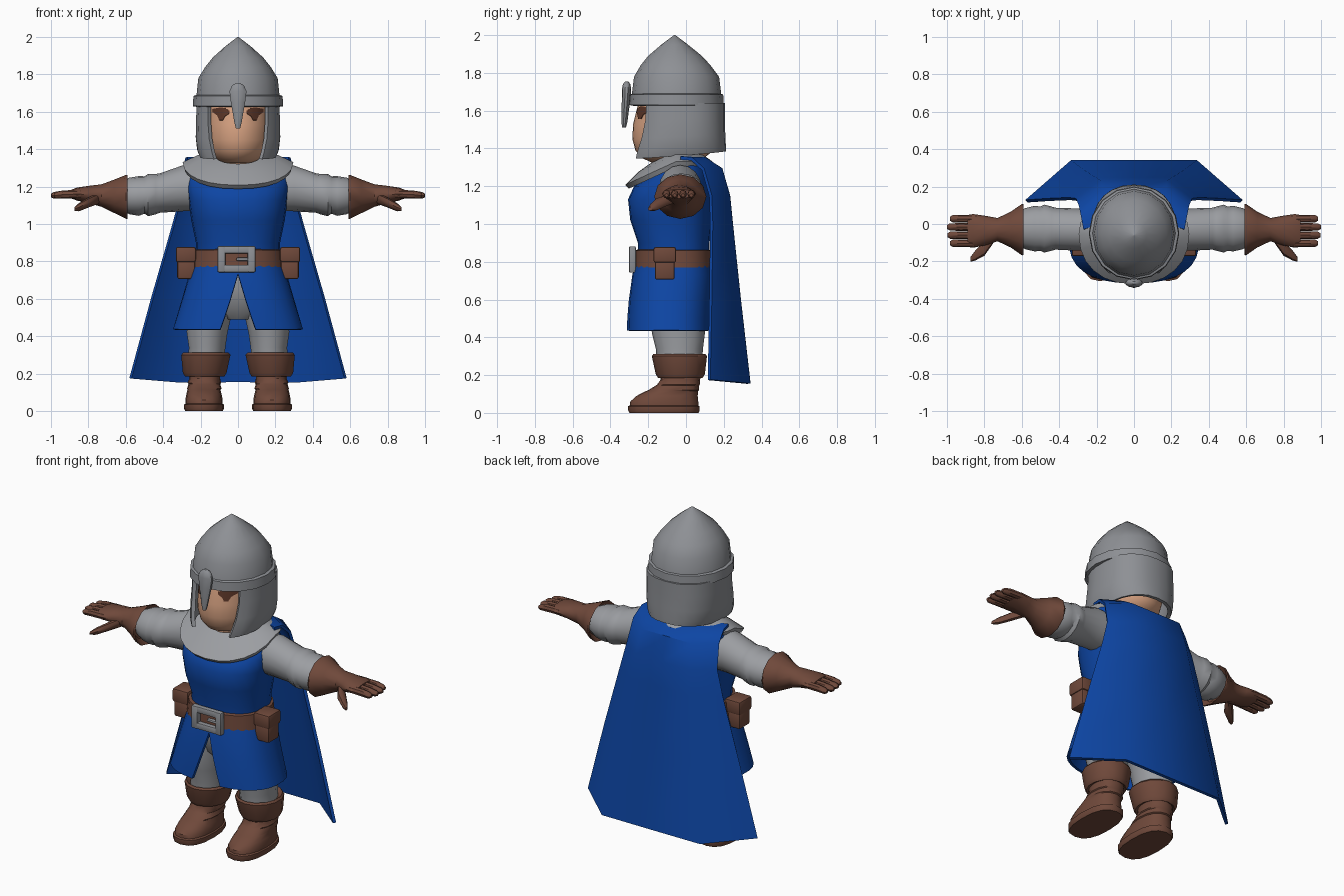
import bpy, bmesh, math
from mathutils import Vector


def material(name, rgb):
    m = bpy.data.materials.new(name)
    m.diffuse_color = (*rgb, 1)
    return m


STEEL = material("steel grey", (0.27, 0.28, 0.30))
MAIL = material("cloth grey", (0.33, 0.34, 0.36))
BLUE = material("royal blue", (0.004, 0.06, 0.37))
BROWN = material("leather brown", (0.16, 0.066, 0.043))
SKIN = material("skin", (0.68, 0.36, 0.22))
DARK = material("dark brown", (0.10, 0.035, 0.02))


def finish(name, bm, mat, mirror=False, thick=0, bevel=0):
    mesh = bpy.data.meshes.new(name)
    bm.to_mesh(mesh)
    bm.free()
    ob = bpy.data.objects.new(name, mesh)
    bpy.context.collection.objects.link(ob)
    mesh.materials.append(mat)
    if thick:
        s = ob.modifiers.new("thickness", 'SOLIDIFY')
        s.thickness, s.offset = thick, 0
    if bevel:
        b = ob.modifiers.new("bevel", 'BEVEL')
        b.width, b.segments = bevel, 2
    if mirror:
        ob.modifiers.new("mirror", 'MIRROR').use_mirror_merge = False
    return ob


def grid(name, mat, rows, loop=False, caps=False, **kw):
    """Skin a list of point rows."""
    bm = bmesh.new()
    vs = [[bm.verts.new(p) for p in r] for r in rows]
    n = len(rows[0])
    for a, b in zip(vs, vs[1:]):
        for i in range(n if loop else n - 1):
            j = (i + 1) % n
            bm.faces.new((a[i], a[j], b[j], b[i]))
    if caps:
        bm.faces.new(vs[0])
        bm.faces.new(vs[-1])
    return finish(name, bm, mat, **kw)


def loft(name, mat, rings, n=16, p=1.0, axis='z', warp=None, caps=True, **kw):
    """Rings are (position, centre u, centre v, radius u, radius v[, front gap angle])."""
    gap = len(rings[0]) > 5
    rows = []
    for r in rings:
        t, cu, cv, ru, rv = r[:5]
        g = r[5] if gap else 0
        row = []
        for i in range(n + 1 if gap else n):
            a = g + (2 * math.pi - 2 * g) * i / n
            s, c = math.sin(a), math.cos(a)
            u = cu + ru * math.copysign(abs(s) ** p, s)
            v = cv - rv * math.copysign(abs(c) ** p, c)
            q = Vector((u, v, t)) if axis == 'z' else Vector((t, u, v))
            row.append(warp(q) if warp else q)
        rows.append(row)
    return grid(name, mat, rows, loop=not gap, caps=caps and not gap, **kw)


def boxes(name, mat, items, bevel=0.008, mirror=False):
    """Boxes given as (x0, x1, y0, y1, z0, z1)."""
    bm = bmesh.new()
    for x0, x1, y0, y1, z0, z1 in items:
        for v in bmesh.ops.create_cube(bm, size=1)['verts']:
            v.co = ((x0 + x1) / 2 + v.co.x * (x1 - x0), (y0 + y1) / 2 + v.co.y * (y1 - y0),
                    (z0 + z1) / 2 + v.co.z * (z1 - z0))
    return finish(name, bm, mat, mirror=mirror, bevel=bevel)


# Helmet: dome, rim band, cheek and neck guard, nose guard
loft("helmet_dome", STEEL, [
    (1.66, 0, -.05, .225, .24), (1.78, 0, -.05, .212, .225), (1.84, 0, -.055, .175, .185),
    (1.89, 0, -.058, .135, .142), (1.95, 0, -.06, .068, .07), (2.0, 0, -.06, .003, .003)])
loft("helmet_band", STEEL, [
    (1.625, 0, -.05, .215, .225), (1.63, 0, -.05, .242, .25), (1.685, 0, -.05, .238, .247),
    (1.692, 0, -.05, .215, .23)])


def guard_tilt(q):
    q.z += .04 * (q.y + .28) / .48 * (1.64 - q.z) / .3
    return q


loft("helmet_guard", STEEL, [
    (1.64, 0, -.03, .212, .225, .74), (1.55, 0, -.032, .214, .227, .74),
    (1.45, 0, -.038, .216, .235, .68), (1.38, 0, -.045, .208, .245, .62),
    (1.345, 0, -.048, .195, .248, .6)], n=20, p=.85, warp=guard_tilt, thick=.022)
loft("nose_guard", STEEL, [
    (1.51, 0, -.328, .012, .01), (1.54, 0, -.326, .02, .016), (1.65, 0, -.318, .04, .022),
    (1.71, 0, -.315, .048, .025), (1.74, 0, -.314, .034, .02), (1.755, 0, -.314, .01, .008)], n=10)

# Head, neck and eyes
loft("head", SKIN, [
    (1.325, 0, -.08, .08, .10), (1.35, 0, -.07, .125, .165), (1.39, 0, -.06, .16, .208),
    (1.45, 0, -.06, .175, .224), (1.53, 0, -.06, .175, .22), (1.65, 0, -.06, .175, .19)], n=32)
loft("neck", SKIN, [(1.24, 0, -.06, .11, .11), (1.40, 0, -.06, .10, .10)])


def on_face(x, z):
    ry = .22 - (z - 1.53) * .25
    return (x, -.063 - ry * math.sqrt(1 - (x / .175) ** 2), z)


eye = [(.045, 1.592, 1.605), (.07, 1.575, 1.62), (.08, 1.555, 1.622), (.1, 1.555, 1.622),
       (.11, 1.58, 1.62), (.135, 1.598, 1.615)]
grid("eyes", DARK, [[on_face(x, a), on_face(x, b)] for x, a, b in eye], mirror=True, thick=.004)


# Shoulder collar, drooping towards the chest
def droop(q):
    d = q.y + .05
    if d < 0:
        q.z += .46 * d
    else:
        q.y = -.05 + .7 * d
    return q


loft("collar", MAIL, [
    (1.37, 0, -.05, .13, .13), (1.355, 0, -.05, .21, .19), (1.318, 0, -.05, .29, .262)],
    n=24, p=.9, warp=droop, caps=False, thick=.028)

# Tunic body and split skirt
loft("tunic", BLUE, [
    (1.335, 0, .0, .265, .08), (1.27, 0, -.025, .285, .155), (1.2, 0, -.07, .275, .205),
    (1.13, 0, -.085, .265, .222), (1.02, 0, -.08, .25, .215), (.9, 0, -.065, .225, .19),
    (.78, 0, -.065, .225, .19)], n=24, p=.85)
loft("skirt", BLUE, [
    (.83, 0, -.065, .215, .185, 0), (.73, 0, -.07, .252, .205, 0), (.6, 0, -.082, .29, .212, .085),
    (.5, 0, -.088, .32, .216, .16), (.435, 0, -.09, .34, .218, .21)], n=28, p=.82, thick=.018)

# Belt, buckle and pouches
loft("belt", BROWN, [
    (.765, 0, -.068, .225, .19), (.77, 0, -.068, .25, .207), (.86, 0, -.068, .24, .203),
    (.866, 0, -.068, .215, .185)], n=24, p=.85)
boxes("buckle", STEEL, [
    (-.11, -.068, -.302, -.265, .742, .882), (.052, .094, -.302, -.265, .742, .882),
    (-.1, .084, -.3, -.266, .742, .782), (-.1, .084, -.3, -.266, .842, .882),
    (-.01, .06, -.295, -.268, .803, .82)])
boxes("pouches", BROWN, [(.228, .325, -.165, -.06, .705, .81), (.225, .332, -.172, -.052, .795, .878)],
      bevel=.012, mirror=True)

# Cape: flat back panel with side flaps swept forward
cape = []
for z, xe, ym, ye in [(1.35, .27, .01, -.03), (1.345, .28, .10, .03), (1.29, .29, .185, .09),
                      (1.15, .305, .225, .13), (1.0, .345, .24, .135), (.6, .46, .282, .13),
                      (.155, .575, .333, .122)]:
    cape.append([(f * xe, ym if abs(f) < 1 else ye, z + (.02 if abs(f) == 1 and z < .3 else 0))
                 for f in (-1, -.58, 0, .58, 1)])
grid("cape", BLUE, cape, thick=.018)

# Sleeves with folds
loft("sleeves", MAIL, [
    (.22, -.03, 1.19, .11, .12), (.3, -.03, 1.19, .113, .122), (.42, -.025, 1.165, .112, .105),
    (.44, -.025, 1.16, .118, .108), (.48, -.025, 1.155, .128, .113), (.5, -.025, 1.155, .118, .1),
    (.53, -.025, 1.15, .122, .106), (.58, -.025, 1.15, .11, .098), (.62, -.025, 1.15, .09, .08)],
    axis='x', mirror=True)

# Gauntlets: flared cuff, palm, fingers and thumb
loft("gauntlets", BROWN, [
    (.62, -.03, 1.145, .10, .085), (.59, -.03, 1.145, .135, .118), (.598, -.03, 1.145, .138, .118),
    (.66, -.03, 1.148, .095, .09), (.73, -.03, 1.152, .062, .06), (.79, -.035, 1.157, .078, .048),
    (.86, -.037, 1.16, .09, .035), (.89, -.037, 1.16, .085, .024)], n=12, axis='x', mirror=True)
for i, (y, tip) in enumerate([(.028, .985), (-.016, 1.0), (-.06, .998), (-.103, .985)]):
    loft(f"finger_{i + 1}", BROWN, [
        (.84, y, 1.16, .02, .022), (.93, y, 1.158, .021, .022), (tip - .015, y, 1.153, .019, .018),
        (tip, y, 1.152, .01, .009)], n=8, axis='x', mirror=True)
loft("thumb", BROWN, [
    (.74, -.06, 1.14, .025, .03), (.80, -.13, 1.115, .04, .027), (.85, -.17, 1.09, .026, .022),
    (.875, -.19, 1.08, .012, .01)], n=8, axis='x', mirror=True)

# Hips and legs
loft("hips", MAIL, [
    (.49, 0, -.05, .09, .08), (.55, 0, -.055, .2, .13), (.66, 0, -.06, .22, .16),
    (.78, 0, -.06, .2, .16)], n=16)
loft("legs", MAIL, [
    (.27, .17, -.035, .10, .12), (.34, .165, -.035, .10, .125), (.42, .165, -.04, .112, .14),
    (.5, .155, -.045, .12, .145), (.64, .125, -.05, .115, .14)], n=14, mirror=True)

# Boots: folded cuff, wrinkled shaft, foot and sole
loft("boot_cuffs", BROWN, [
    (.29, .172, -.035, .10, .115), (.312, .172, -.035, .125, .138), (.3, .172, -.035, .135, .146),
    (.205, .178, -.03, .12, .13), (.185, .178, -.03, .108, .118), (.2, .178, -.03, .08, .09)],
    n=14, mirror=True)
loft("boots", BROWN, [
    (.03, .182, -.115, .098, .182), (.06, .182, -.115, .1, .18), (.09, .182, -.1, .094, .162),
    (.115, .182, -.075, .088, .138), (.12, .18, -.065, .092, .135), (.145, .18, -.045, .085, .115),
    (.15, .18, -.04, .09, .113), (.175, .178, -.03, .082, .105), (.24, .178, -.03, .09, .11)],
    n=16, p=.85, mirror=True)
loft("soles", BROWN, [(0, .182, -.117, .1, .183), (.012, .182, -.117, .106, .189),
                      (.035, .182, -.117, .106, .189), (.04, .182, -.117, .096, .18)],
     n=16, p=.8, mirror=True)

# Apply modifiers, fix normals and shade
for ob in list(bpy.context.scene.objects):
    bpy.ops.object.select_all(action='DESELECT')
    ob.select_set(True)
    bpy.context.view_layer.objects.active = ob
    bpy.ops.object.convert(target='MESH')
    bm = bmesh.new()
    bm.from_mesh(ob.data)
    bmesh.ops.recalc_face_normals(bm, faces=bm.faces)
    bm.to_mesh(ob.data)
    bm.free()
    bpy.ops.object.shade_smooth_by_angle(angle=math.radians(40))
